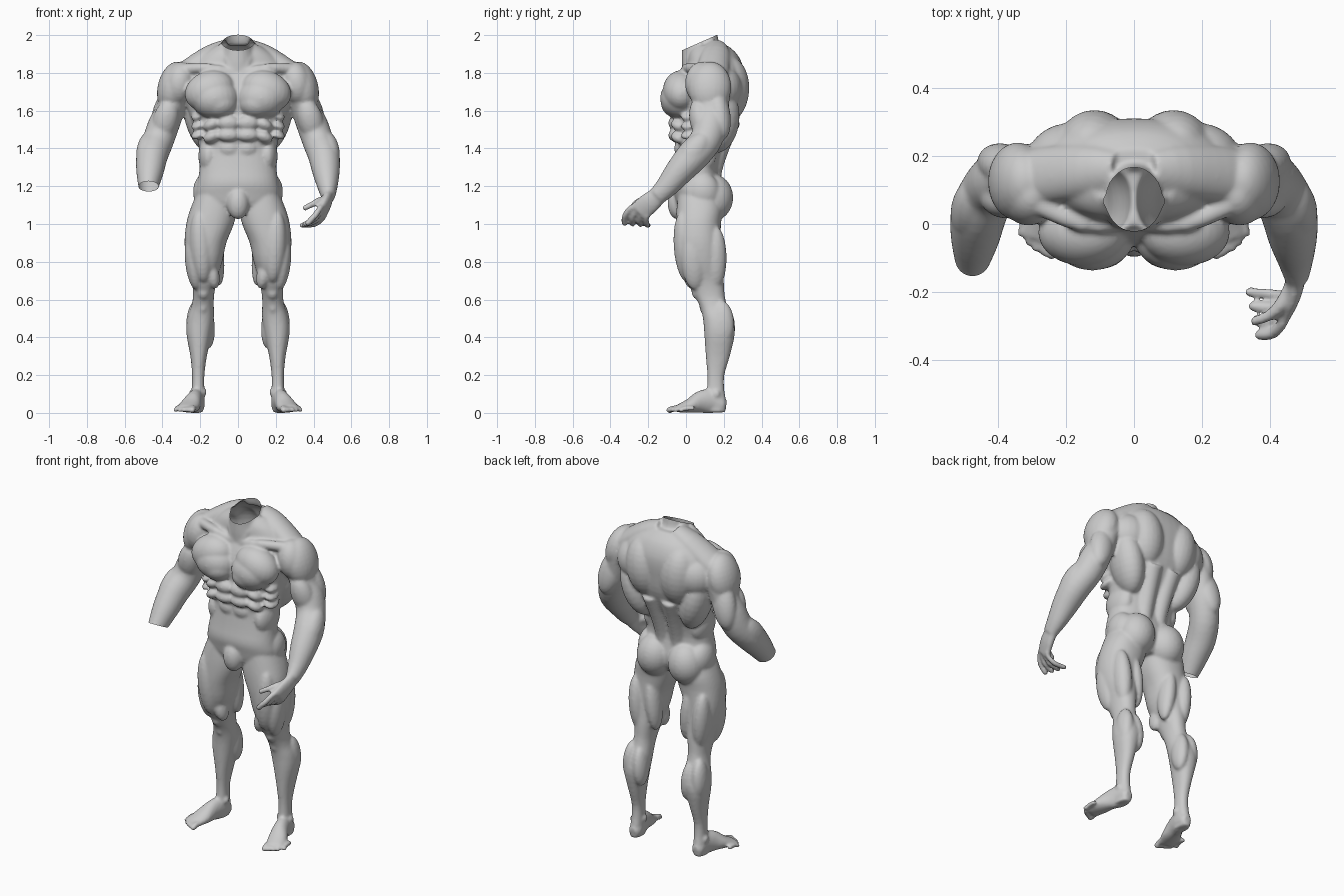
import bpy, bmesh, math
from mathutils import Vector, Matrix, Euler

bm = bmesh.new()
BOTH = (1, -1)


def spline(rows, n=3):
    """Catmull-Rom resampling of section rows."""
    out = []
    for i in range(len(rows) - 1):
        p0, p1, p2 = rows[max(i - 1, 0)], rows[i], rows[i + 1]
        p3 = rows[min(i + 2, len(rows) - 1)]
        for k in range(n):
            t = k / n
            out.append([0.5 * (2 * b + (c - a) * t + (2 * a - 5 * b + 4 * c - d) * t * t
                               + (3 * b - a - 3 * c + d) * t ** 3)
                        for a, b, c, d in zip(p0, p1, p2, p3)])
    return out + [list(rows[-1])]


def power(v, p):
    return math.copysign(abs(v) ** p, v)


def skin_rings(rings):
    """Closed skin over a list of point rings."""
    rings = [[bm.verts.new(q) for q in ring] for ring in rings]
    n = len(rings[0])
    for a, b in zip(rings, rings[1:]):
        for k in range(n):
            bm.faces.new((a[k], a[(k + 1) % n], b[(k + 1) % n], b[k]))
    bm.faces.new(rings[0])
    bm.faces.new(rings[-1])


def tube(rows, sides=BOTH, upright=False, p=1.0, seg=24):
    """Loft through rows of (x, y, z, radius_a, radius_b)."""
    rows = spline(rows)
    for s in sides:
        rings = []
        for i, (x, y, z, ra, rb) in enumerate(rows):
            u, v = Vector((1, 0, 0)), Vector((0, 1, 0))
            if not upright:
                a, b = rows[max(i - 1, 0)], rows[min(i + 1, len(rows) - 1)]
                t = (Vector(b[:3]) - Vector(a[:3])).normalized()
                u = (u - t * u.dot(t)).normalized()
                v = t.cross(u)
            ring = []
            for k in range(seg):
                w = math.tau * k / seg
                q = Vector((x, y, z)) + u * ra * power(math.cos(w), p) + v * rb * power(math.sin(w), p)
                ring.append((q.x * s, q.y, q.z))
            rings.append(ring)
        skin_rings(rings)


def slices(rows, sides=BOTH, p=0.9):
    """Loft through horizontal slices (z, x0, x1, y0, y1)."""
    tube([((a + b) / 2, (c + d) / 2, z, (b - a) / 2, (d - c) / 2)
          for z, a, b, c, d in rows], sides, True, p, 40)


# Unit ball shared by all muscles
BALL = [[Vector((math.sin(a) * math.cos(math.tau * k / 24), math.sin(a) * math.sin(math.tau * k / 24),
                 math.cos(a))) for k in range(24)]
        for a in (math.pi * (.03 + .94 * i / 14) for i in range(15))]


def muscle(c, r, rot=(0, 0, 0), sides=BOTH):
    """Rotated ellipsoid, mirrored."""
    for s in sides:
        m = Matrix.Diagonal((s, 1, 1, 1)) @ Matrix.Translation(c) \
            @ Euler([math.radians(a) for a in rot]).to_matrix().to_4x4() \
            @ Matrix.Diagonal((*r, 1))
        skin_rings([[m @ q for q in ring] for ring in BALL])


def ball_end(p, r):
    muscle(p, (r, r, r), sides=(1,))


# Torso core
slices([(z, -w, w, f, b) for z, w, f, b in (
    (1.06, .13, -.02, .15), (1.10, .20, -.05, .18), (1.16, .225, -.065, .195),
    (1.22, .215, -.075, .185), (1.30, .203, -.062, .175), (1.40, .205, -.05, .20),
    (1.50, .23, -.06, .25), (1.60, .265, -.06, .29), (1.70, .285, -.06, .305),
    (1.78, .285, -.03, .31), (1.84, .25, .0, .30), (1.90, .19, .01, .27),
    (1.945, .12, .03, .22))], (1,), .85)

# Neck and trapezius
tube([(0, .11, 1.78, .14, .13), (0, .09, 1.88, .105, .115),
      (0, .075, 1.96, .082, .098), (0, .065, 2.07, .08, .095)], (1,))
tube([(.05, .15, 1.93, .05, .065), (.14, .155, 1.89, .06, .08),
      (.25, .145, 1.82, .06, .085), (.33, .135, 1.77, .05, .08)])
tube([(.03, -.0, 1.80, .022, .022), (.15, .0, 1.825, .025, .025), (.29, .06, 1.82, .03, .03)])
tube([(.02, -.005, 1.80, .018, .018), (.055, .02, 1.87, .024, .024), (.075, .08, 1.96, .02, .02)])

# Chest
muscle((.122, -.025, 1.665), (.128, .112, .108))
muscle((.15, -.025, 1.705), (.135, .098, .105), (0, 20, 0))
muscle((.10, -.035, 1.64), (.098, .098, .083))

# Back: shoulder blades, lats, spine columns
muscle((.115, .215, 1.71), (.115, .12, .18), (-4, 6, 0))
muscle((.20, .19, 1.72), (.12, .105, .12), (0, 0, -20))
muscle((.19, .165, 1.56), (.09, .12, .19), (-8, 14, -15))
tube([(.05, .13, 1.17, .045, .055), (.05, .135, 1.28, .05, .055),
      (.055, .175, 1.42, .055, .06), (.065, .235, 1.56, .06, .06)])

# Abdomen
for z, r in ((1.535, .048), (1.47, .042)):
    muscle((.05, -.052, z), (.062, .042, r * .85))
    muscle((.135, -.03, z - .01), (.05, .05, .032), (0, 25, 25))
muscle((.045, -.03, 1.40), (.055, .032, .045))
muscle((.155, .06, 1.36), (.055, .1, .1))
for z in (1.58, 1.53, 1.48):
    muscle((.205, .03, z), (.045, .06, .024), (20, 20, 20))
muscle((0, -.045, 1.11), (.058, .052, .085), sides=(1,))

# Buttocks and hips
muscle((.105, .14, 1.14), (.108, .11, .125), (0, -8, 0))
muscle((.17, .09, 1.17), (.068, .09, .10))

# Legs
slices([(1.17, .02, .215, -.04, .18), (1.08, .008, .252, -.05, .195),
        (1.0, .022, .274, -.055, .185), (.9, .062, .283, -.055, .185),
        (.8, .083, .272, -.04, .19), (.7, .112, .245, .0, .2),
        (.62, .127, .238, .045, .205), (.56, .128, .248, .075, .22),
        (.5, .128, .268, .09, .245), (.42, .14, .273, .097, .258),
        (.3, .165, .252, .105, .232), (.2, .178, .243, .113, .203),
        (.12, .178, .245, .11, .203), (.06, .178, .25, .1, .213), (.003, .185, .25, .1, .21)])
muscle((.195, -.005, .88), (.06, .06, .19), (4, 4, 0))
muscle((.137, .035, .735), (.038, .05, .08), (0, 12, 0))
muscle((.235, .04, .80), (.045, .065, .15), (4, 6, 0))
muscle((.12, .14, .84), (.045, .06, .17), (0, 6, 0))
muscle((.215, .155, .82), (.05, .06, .17), (0, 4, 0))
muscle((.183, .075, .64), (.037, .046, .045))
muscle((.185, .105, .565), (.025, .035, .045))
muscle((.165, .20, .46), (.042, .06, .12), (4, 4, 0))
muscle((.232, .195, .48), (.042, .06, .115), (4, -4, 0))
muscle((.18, .145, .11), (.014, .022, .022))
muscle((.246, .16, .10), (.014, .022, .022))

# Feet and toes
tube([(.212, .212, .035, .022, .03), (.213, .19, .04, .036, .042), (.217, .14, .06, .04, .065),
      (.234, .08, .058, .044, .06), (.255, .02, .038, .055, .038),
      (.275, -.045, .022, .05, .02)])
for i in range(5):
    t = i / 4
    r = .017 if i == 0 else .0125
    x, y = .238 + .088 * t, -.085 + .06 * t * t
    tube([(x - .004, y + .07, .024, r, r), (x, y + .025, .024, r, r), (x + .004, y, .016, r, r)], seg=14)
    muscle((x + .004, y, .015), (r * 1.05, r * 1.2, r))

# Arms
tube([(.25, .13, 1.76, .07, .1), (.325, .13, 1.70, .08, .105), (.36, .135, 1.60, .076, .09),
      (.395, .128, 1.52, .083, .09), (.425, .10, 1.435, .082, .085),
      (.455, .035, 1.36, .083, .086), (.466, -.035, 1.28, .073, .075),
      (.474, -.10, 1.20, .054, .06), (.478, -.155, 1.145, .036, .048)])
muscle((.342, .125, 1.725), (.083, .115, .138), (0, -14, 0))
muscle((.31, .085, 1.745), (.08, .09, .115), (0, -10, 0))
muscle((.385, .08, 1.545), (.068, .06, .12), (12, -15, 0))
muscle((.385, .175, 1.58), (.07, .06, .14), (8, -14, 0))
muscle((.485, .04, 1.385), (.053, .065, .12), (-38, -8, 0))
muscle((.42, .13, 1.41), (.035, .045, .05))

# Left hand
tube([(.478, -.14, 1.155, .03, .045), (.467, -.195, 1.11, .027, .057),
      (.445, -.25, 1.063, .021, .056)], (1,))
for i in range(4):
    t = i / 3
    mix = lambda a, b: [p + (q - p) * t for p, q in zip(a, b)]
    r = .0165 - .002 * t
    pts = [mix((.455, -.24, 1.10), (.462, -.195, 1.06)), mix((.436, -.29, 1.085), (.448, -.21, 1.03)),
           mix((.408, -.322, 1.045), (.405, -.205, .997)), mix((.37, -.325, 1.005), (.338, -.2, .993))]
    tube([(*q, r, r) for q in pts], (1,), seg=14)
    ball_end(pts[-1], r)
tube([(.467, -.18, 1.125, .024, .028), (.43, -.24, 1.12, .02, .022),
      (.395, -.27, 1.105, .016, .017), (.355, -.285, 1.085, .015, .015)], (1,), seg=14)
ball_end((.355, -.285, 1.085), .015)

# Fuse all parts into one smooth skin
bmesh.ops.recalc_face_normals(bm, faces=bm.faces[:])
raw = bpy.data.meshes.new("body_parts")
bm.to_mesh(raw)
bm.free()
body = bpy.data.objects.new("body", raw)
bpy.context.collection.objects.link(body)
rem = body.modifiers.new("fuse", "REMESH")
rem.mode = "VOXEL"
rem.voxel_size = .0085
smooth = body.modifiers.new("soften", "SMOOTH")
smooth.factor = .5
smooth.iterations = 5
skin = bpy.data.meshes.new_from_object(body.evaluated_get(bpy.context.evaluated_depsgraph_get()))
body.modifiers.clear()
body.data = skin


# Open neck, open forearm stump, flat soles
def cut(bm, inside, point, normal):
    faces = [f for f in bm.faces if inside(f.verts[0].co)]
    geom = faces + list({e for f in faces for e in f.edges}) + list({v for f in faces for v in f.verts})
    bmesh.ops.bisect_plane(bm, geom=geom, plane_co=point, plane_no=normal, clear_outer=True)


bm = bmesh.new()
bm.from_mesh(skin)
cut(bm, lambda c: abs(c.x) < .25 and c.z > 1.8, (0, -.02, 1.92), (0, -.44, 1))
cut(bm, lambda c: c.x < -.35 and 1.0 < c.z < 1.5, (-.475, -.09, 1.195), (0, -.45, -.9))
for v in bm.verts:
    v.co.z = max(v.co.z, 0)
for f in bm.faces:
    f.smooth = True
bm.to_mesh(skin)
bm.free()
